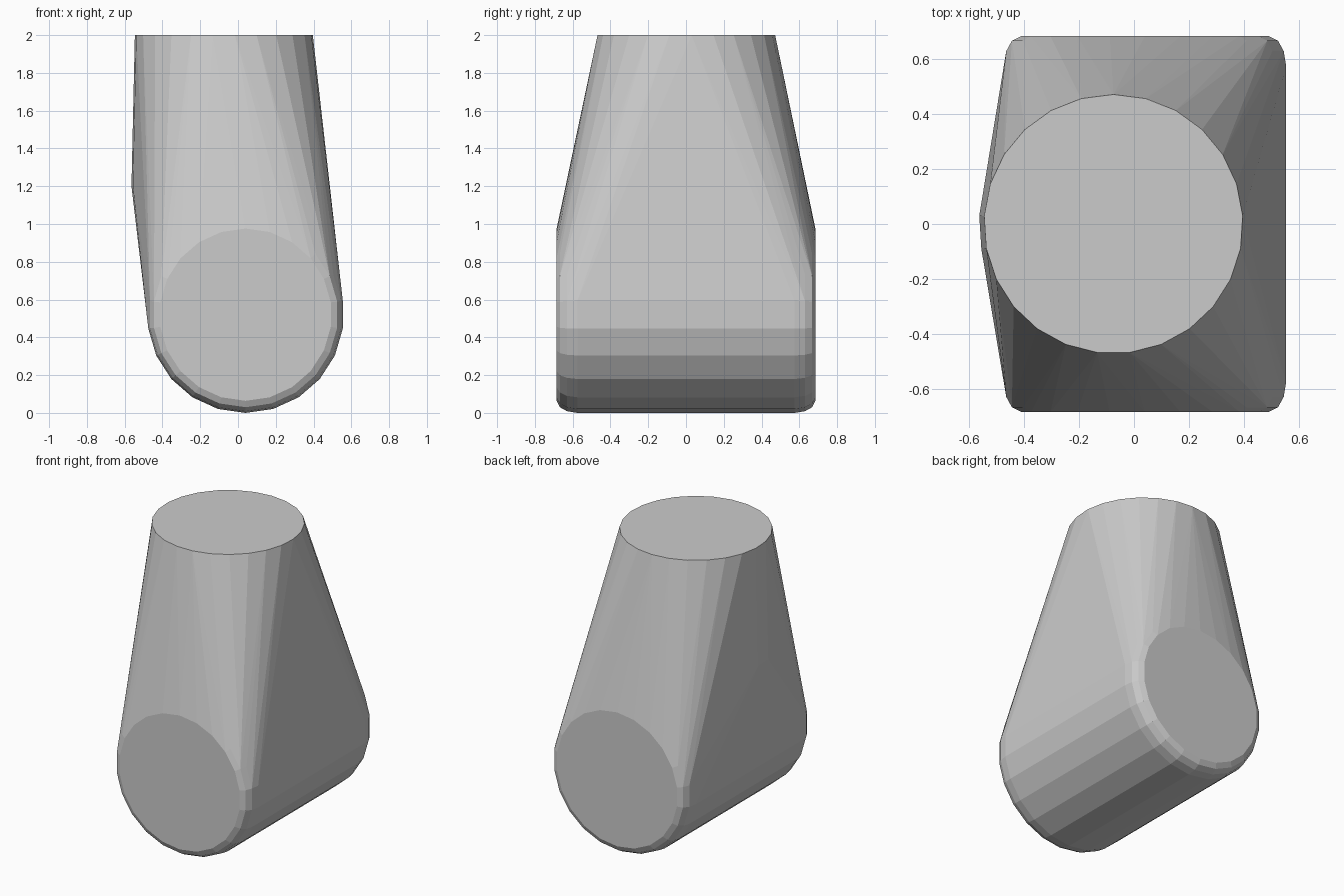
import bpy, bmesh, math

if "Cube" in bpy.data.objects:
    bpy.data.objects.remove(bpy.data.objects["Cube"])

def ring(bm, centre, r, sides, axis, start=math.pi / 2):
    """Add a ring of points around the z axis or the y axis."""
    cx, cy, cz = centre
    for i in range(sides):
        a = start + 2 * math.pi * i / sides
        u, v = r * math.cos(a), r * math.sin(a)
        bm.verts.new((cx + u, cy + v, cz) if axis == 'z' else (cx + u, cy, cz + v))

bm = bmesh.new()

# Horizontal barrel with rounded rims
for y, r in ((0.685, 0.456), (0.668, 0.49), (0.63, 0.511), (0.575, 0.52)):
    for s in (-1, 1):
        ring(bm, (0.04, s * y, 0.52), r, 22, 'y')

# Upright neck: slightly bulging to the left, flat on top
ring(bm, (-0.08, 0, 1.2), 0.485, 25, 'z')
ring(bm, (-0.075, 0, 2.0), 0.472, 25, 'z')

# Wrap both in one convex skin and drop the buried points
hull = bmesh.ops.convex_hull(bm, input=bm.verts[:])
inner = {g for g in hull["geom_interior"] + hull["geom_unused"]
         if isinstance(g, bmesh.types.BMVert)}
bmesh.ops.delete(bm, geom=list(inner), context='VERTS')
bmesh.ops.dissolve_limit(bm, angle_limit=math.radians(0.5),
                         verts=bm.verts[:], edges=bm.edges[:])
bmesh.ops.recalc_face_normals(bm, faces=bm.faces[:])

mesh = bpy.data.meshes.new("tapered_joint")
bm.to_mesh(mesh)
bm.free()
obj = bpy.data.objects.new("tapered_joint", mesh)
bpy.context.collection.objects.link(obj)
